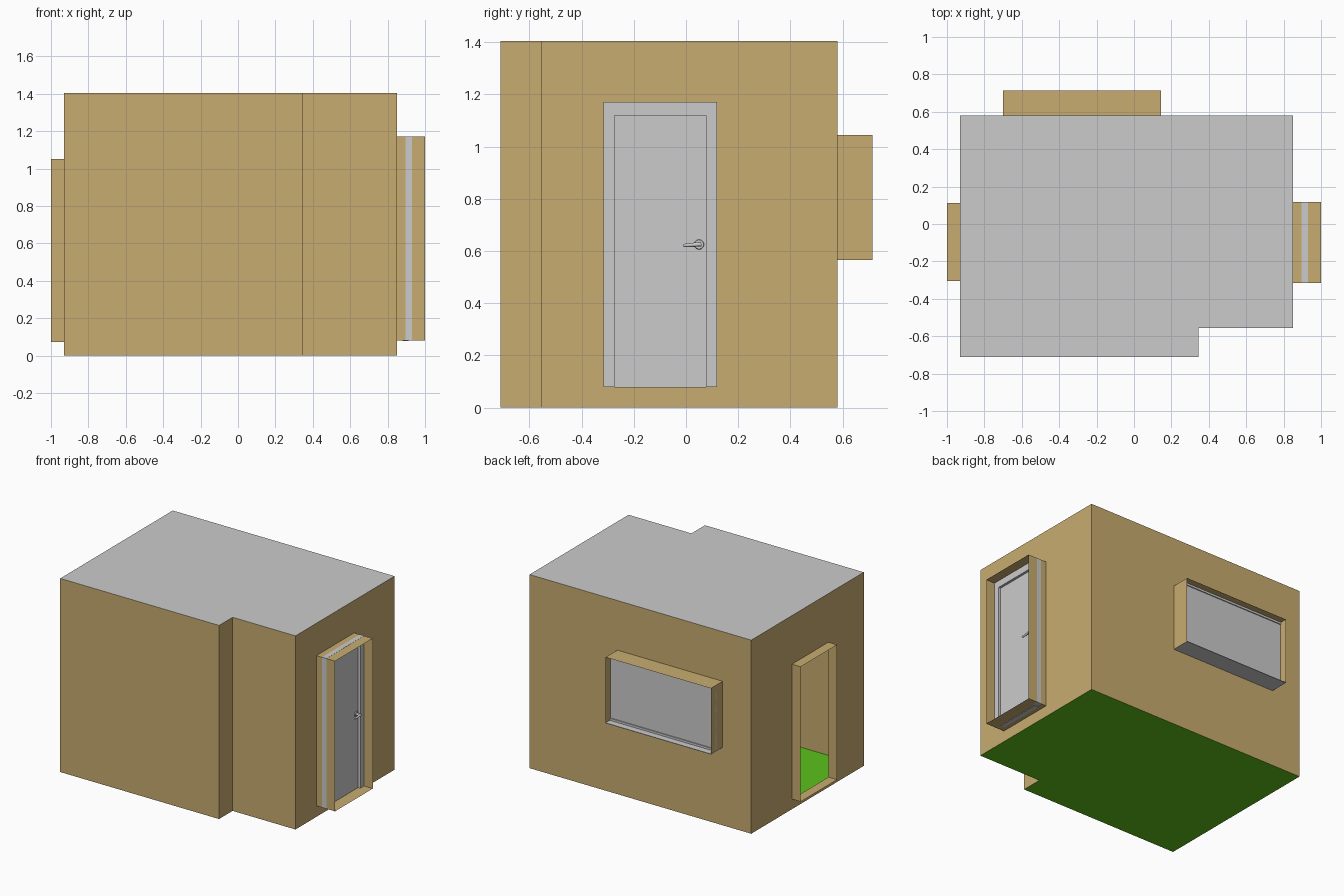
import bpy, bmesh, math
from mathutils import Vector

if "Cube" in bpy.data.objects:
    bpy.data.objects.remove(bpy.data.objects["Cube"])


def material(name, rgb):
    m = bpy.data.materials.new(name)
    m.diffuse_color = (*rgb, 1)
    m.use_nodes = True
    m.node_tree.nodes["Principled BSDF"].inputs["Base Color"].default_value = m.diffuse_color
    return m


TAN = material("tan_wall", (0.578, 0.413, 0.162))
GREEN = material("green_floor", (0.109, 0.533, 0.011))


def finish(name, bm, mat=None):
    me = bpy.data.meshes.new(name)
    bm.to_mesh(me)
    bm.free()
    ob = bpy.data.objects.new(name, me)
    bpy.context.collection.objects.link(ob)
    if mat:
        me.materials.append(mat)
    return ob


def box(name, lo, hi, mat=None):
    bm = bmesh.new()
    bmesh.ops.create_cube(bm, size=1)
    for v in bm.verts:
        v.co = [(a + b) / 2 + c * (b - a) for a, b, c in zip(lo, hi, v.co)]
    return finish(name, bm, mat)


def rect(place, r, d):
    """Four corners of rectangle r = (u0, u1, z0, z1) at depth d."""
    u0, u1, z0, z1 = r
    return [place(u, d, z) for u, z in ((u0, z0), (u1, z0), (u1, z1), (u0, z1))]


def strips(name, a, b, mat=None, skip=(), out=None):
    """Four quads joining one rectangle to another; side 0 is the bottom."""
    bm = bmesh.new()
    a, b = [[bm.verts.new(p) for p in ring] for ring in (a, b)]
    for i in range(4):
        if i not in skip:
            j = (i + 1) % 4
            f = bm.faces.new((a[i], a[j], b[j], b[i]))
            f.normal_update()
            mid = f.calc_center_median()
            centre = sum((v.co for v in a + b), Vector()) / 8
            if f.normal.dot(out if out else mid - centre) < 0:
                f.normal_flip()
    return finish(name, bm, mat)


def along_y(u, d, z):
    return Vector((d, u, z))


def along_x(u, d, z):
    return Vector((u, d, z))


# Room shell: footprint with a notch at the front right
X0, X1, Y0, Y1, H = -0.93, 0.85, -0.71, 0.58, 1.405
NX, NY = 0.345, -0.555
plan = [(X0, Y0), (NX, Y0), (NX, NY), (X1, NY), (X1, Y1), (X0, Y1)]
for name, z, mat in (("floor", 0, GREEN), ("ceiling", H, None)):
    bm = bmesh.new()
    f = bm.faces.new([bm.verts.new((x, y, z)) for x, y in plan])
    f.normal_update()
    if z == 0:
        f.normal_flip()
    finish(name, bm, mat)

bm = bmesh.new()
for (xa, ya), (xb, yb) in zip(plan[:3], plan[1:4]):
    bm.faces.new([bm.verts.new(p) for p in
                  ((xa, ya, 0), (xb, yb, 0), (xb, yb, H), (xa, ya, H))])
finish("front_walls", bm, TAN)

# Walls with openings, and the projecting surround of each opening
DOOR, WINDOW, PASSAGE = (-0.315, 0.117, 0.08, 1.17), (-0.70, 0.145, 0.565, 1.045), (-0.305, 0.113, 0.073, 1.052)
for name, place, wall, hole, d, end, n, skip in (
        ("right", along_y, (NY, Y1, 0, H), DOOR, X1, 1.0, (1, 0, 0), ()),
        ("left", along_y, (Y0, Y1, 0, H), PASSAGE, X0, -1.0, (-1, 0, 0), ()),
        ("back", along_x, (X0, X1, 0, H), WINDOW, Y1, 0.715, (0, 1, 0), (0,))):
    strips(name + "_wall", rect(place, wall, d), rect(place, hole, d), TAN, out=Vector(n))
    strips(name + "_surround", rect(place, hole, d), rect(place, hole, end), TAN, skip)

# Window: grey sill, pane and slim rails
wx0, wx1, wz0, wz1 = WINDOW
box("window_sill", (wx0, Y1, wz0), (wx1, 0.715, wz0 + 0.004))
box("window_pane", (wx0, 0.65, wz0), (wx1, 0.66, wz1))
for name, z in (("bottom", wz0 + 0.004), ("top", wz1 - 0.016)):
    box("window_rail_" + name, (wx0 + 0.001, 0.645, z), (wx1 - 0.001, 0.667, z + 0.015))

# Door frame, showing as a thin band around the surround
dy0, dy1, dz0, dz1 = DOOR
e, W = 0.001, 0.041
box("door_jamb_near", (0.895, dy0 - e, dz0), (0.93, dy0 + W, dz1 + e))
box("door_jamb_far", (0.895, dy1 - W, dz0), (0.93, dy1 + e, dz1 + e))
box("door_head", (0.895, dy0 + W, dz1 - 0.05), (0.93, dy1 - W, dz1 + e))
box("door_leaf", (0.88, dy0 + W, dz0 - 0.003), (0.912, dy1 - W, dz1 - 0.05))


# Handles on both faces of the door: rosette, neck and lever
def rod(name, a, b, r, r2=None):
    a, b = Vector(a), Vector(b)
    bm = bmesh.new()
    bmesh.ops.create_cone(bm, cap_ends=True, segments=20, radius1=r,
                          radius2=r2 or r, depth=(b - a).length)
    rot = (b - a).to_track_quat('Z', 'Y').to_matrix()
    for v in bm.verts:
        v.co = rot @ v.co + (a + b) / 2
    ob = finish(name, bm)
    bpy.context.view_layer.objects.active = ob
    ob.select_set(True)
    bpy.ops.object.shade_smooth_by_angle(angle=math.radians(35))
    ob.select_set(False)


for side, x, s in (("outer", 0.912, 1), ("inner", 0.88, -1)):
    y, z = 0.05, 0.625
    rod(side + "_rosette", (x, y, z), (x + s * 0.006, y, z), 0.019, 0.017)
    rod(side + "_neck", (x, y, z), (x + s * 0.04, y, z), 0.009)
    rod(side + "_lever", (x + s * 0.035, y + 0.008, z + 0.001), (x + s * 0.035, -0.01, z - 0.004), 0.009, 0.006)
